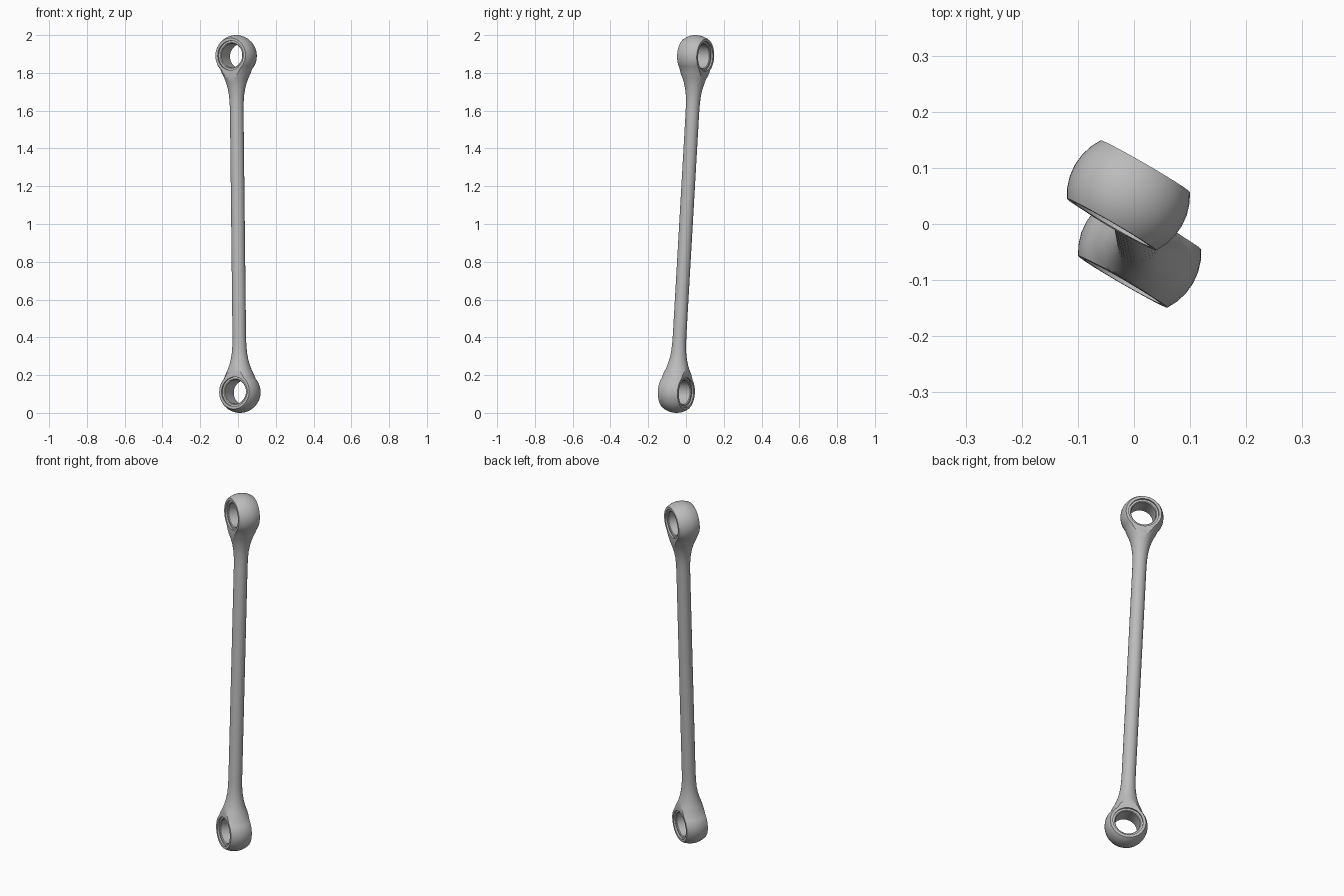
import bpy
import math
from mathutils import Vector, Matrix

cube = bpy.data.objects.get("Cube")
if cube:
    bpy.data.objects.remove(cube, do_unlink=True)

# Main dimensions
HEAD_R = 0.11        # spherical head
HALF_WIDTH = 0.06    # half the distance between the flat cheeks
BORE_R = 0.078
BUSH_R = 0.064
TOP = Vector((-0.01, 0.051, 1.89))
BOTTOM = Vector((0.01, -0.051, 0.11))
MIDDLE = (TOP + BOTTOM) / 2
HALF = (TOP - BOTTOM).length / 2

# Frame of the link: z along the shaft, y along the eye axis
z_axis = (TOP - BOTTOM).normalized()
x_axis = Vector((0.5, 0.866, 0)).cross(z_axis).normalized()
y_axis = z_axis.cross(x_axis)
frame = Matrix((x_axis, y_axis, z_axis)).transposed().to_4x4()
frame.translation = MIDDLE

steel = bpy.data.materials.new("grey steel")
steel.use_nodes = True
grey = (0.5, 0.5, 0.5, 1)
steel.diffuse_color = grey
steel.node_tree.nodes["Principled BSDF"].inputs["Base Color"].default_value = grey


def lathe(name, profile, sides, closed=False):
    """Revolve (radius, height) points about z; ends on the axis become poles."""
    verts, rings, faces = [], [], []
    for r, h in profile:
        n = 1 if r < 1e-6 else sides
        rings.append([len(verts) + i for i in range(n)])
        verts += [(r * math.cos(math.tau * i / sides),
                   r * math.sin(math.tau * i / sides), h) for i in range(n)]
    pairs = list(zip(rings, rings[1:]))
    if closed:
        pairs.append((rings[-1], rings[0]))
    for a, b in pairs:
        for i in range(sides):
            j = (i + 1) % sides
            quad = [a[i % len(a)], a[j % len(a)], b[j % len(b)], b[i % len(b)]]
            faces.append(list(dict.fromkeys(quad)))
    mesh = bpy.data.meshes.new(name)
    mesh.from_pydata(verts, [], faces)
    mesh.materials.append(steel)
    obj = bpy.data.objects.new(name, mesh)
    bpy.context.collection.objects.link(obj)
    return obj


def select(obj):
    bpy.ops.object.select_all(action='DESELECT')
    obj.select_set(True)
    bpy.context.view_layer.objects.active = obj


def cut(obj, cutter, operation):
    mod = obj.modifiers.new("cut", 'BOOLEAN')
    mod.operation = operation
    mod.solver = 'EXACT'
    mod.object = cutter
    select(obj)
    bpy.ops.object.modifier_apply(modifier=mod.name)
    bpy.data.objects.remove(cutter, do_unlink=True)


def smooth(obj):
    select(obj)
    bpy.ops.object.shade_smooth_by_angle(angle=math.radians(32))


# Link body: ball ends flaring into a slim shaft, as one turned piece
flare = [(0.075, 0.095), (0.063, 0.12), (0.054, 0.145), (0.046, 0.175),
         (0.040, 0.21), (0.037, 0.25), (0.036, 0.30)]
ball = [(HEAD_R * math.sin(a), HEAD_R * math.cos(a))
        for a in (math.radians(130) * k / 16 for k in range(17))]
upper = [(r, HALF + h) for r, h in ball] + [(r, HALF - d) for r, d in flare]
lower = [(r, -h) for r, h in reversed(upper)]
body = lathe("link_body", list(reversed(upper + lower)), 32)

# Flat cheeks
bpy.ops.mesh.primitive_cube_add(size=2)
slab = bpy.context.object
slab.scale = (0.5, HALF_WIDTH, 2)
bpy.context.view_layer.update()
cut(body, slab, 'INTERSECT')

# Bored eyes, each with a bushing set slightly below the cheeks
eye_turn = Matrix.Rotation(math.pi / 2, 4, 'X')
for end, side in (("upper", 1), ("lower", -1)):
    place = Matrix.Translation((0, 0, side * HALF)) @ eye_turn
    bore = lathe("bore_cutter", [(0, -0.2), (BORE_R, -0.2), (BORE_R, 0.2), (0, 0.2)], 40)
    bore.hide_render = True
    bore.matrix_world = place
    bpy.context.view_layer.update()
    cut(body, bore, 'DIFFERENCE')

    w, c = HALF_WIDTH - 0.01, 0.004
    bushing = lathe(end + "_bushing",
                    [(BORE_R, -w), (BORE_R, w), (BUSH_R + c, w), (BUSH_R, w - c),
                     (BUSH_R, c - w), (BUSH_R + c, -w)], 40, closed=True)
    bushing.matrix_world = frame @ place
    smooth(bushing)

body.matrix_world = frame
smooth(body)
